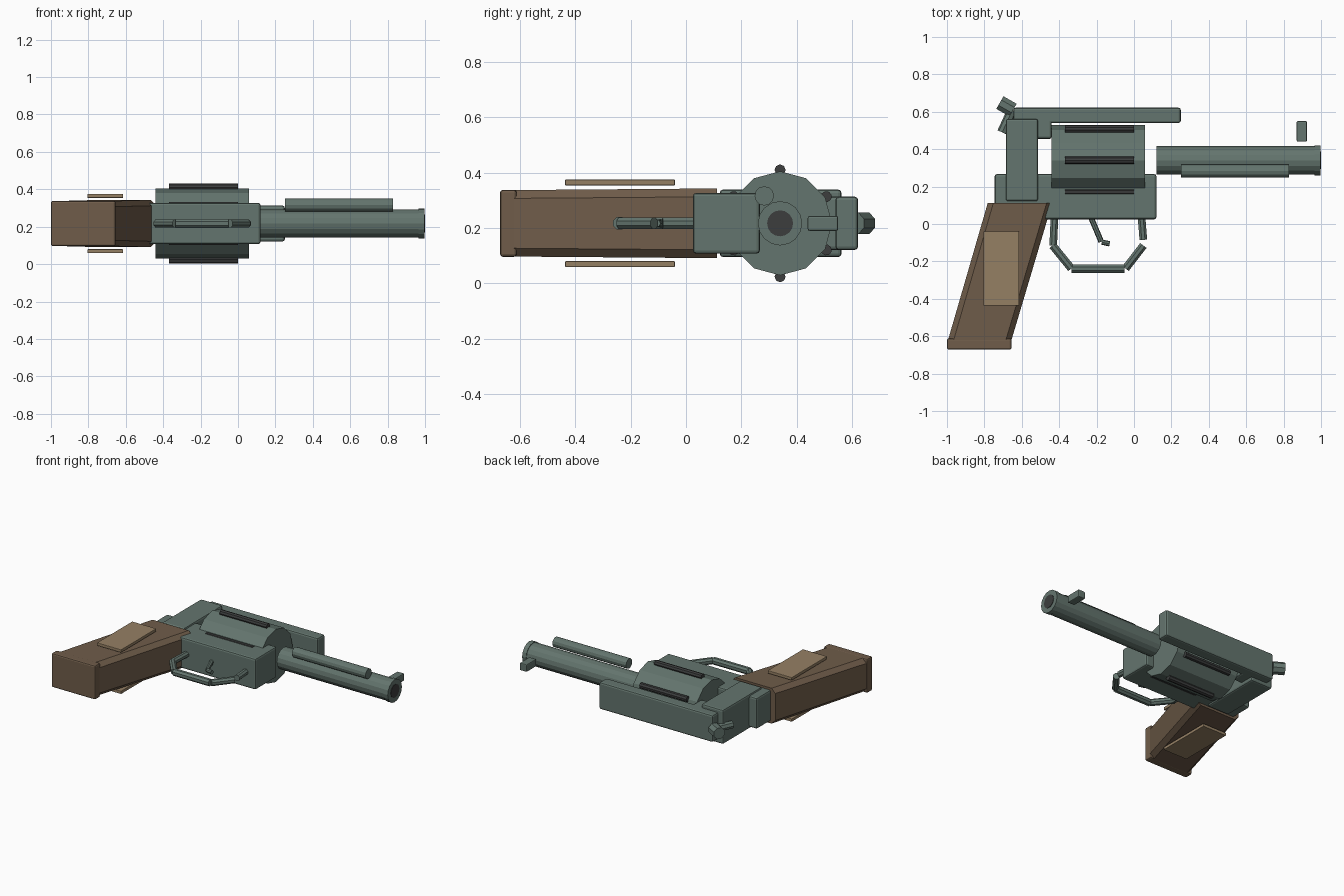
import bpy, bmesh, math
from mathutils import Vector

if "Cube" in bpy.data.objects:
    bpy.data.objects.remove(bpy.data.objects["Cube"])

ZC = 0.217   # centre plane of the revolver lying on its side
YB = 0.34    # bore axis


def material(name, rgb):
    m = bpy.data.materials.new(name)
    m.diffuse_color = (*rgb, 1)
    m.use_nodes = True
    m.node_tree.nodes["Principled BSDF"].inputs["Base Color"].default_value = m.diffuse_color
    return m


STEEL = material("gun steel", (0.127, 0.178, 0.156))
DARK = material("dark steel", (0.045, 0.047, 0.047))
WOOD = material("grip wood", (0.160, 0.108, 0.068))
PANEL = material("light wood", (0.300, 0.215, 0.127))


def finish(name, bm, mat):
    bmesh.ops.recalc_face_normals(bm, faces=bm.faces)
    me = bpy.data.meshes.new(name)
    bm.to_mesh(me)
    bm.free()
    me.materials.append(mat)
    ob = bpy.data.objects.new(name, me)
    bpy.context.collection.objects.link(ob)
    return ob


def box(name, x, y, z, mat, bevel=0.012):
    bm = bmesh.new()
    bmesh.ops.create_cube(bm, size=1)
    for v in bm.verts:
        v.co = Vector([(a + b) / 2 + c * (b - a) for (a, b), c in zip((x, y, z), v.co)])
    if bevel:
        bmesh.ops.bevel(bm, geom=bm.edges[:], offset=bevel, segments=2,
                        profile=0.5, affect='EDGES')
    return finish(name, bm, mat)


def rod(name, a, b, r, mat, sides=8, turn=0.0):
    """Cylinder from a to b; turn rotates its cross-section."""
    a, b = Vector(a), Vector(b)
    d = (b - a).normalized()
    u = Vector((0, 0, 1))
    w = d.cross(u)
    bm = bmesh.new()
    rings = []
    for p in (a, b):
        rings.append([bm.verts.new(p + r * (math.cos(t) * u + math.sin(t) * w))
                      for t in [turn + i * math.tau / sides for i in range(sides)]])
    for i in range(sides):
        j = (i + 1) % sides
        bm.faces.new((rings[0][i], rings[0][j], rings[1][j], rings[1][i]))
    for ring in rings:
        bm.faces.new(ring)
    return finish(name, bm, mat)


# Barrel, muzzle ring, bore and ejector rod
rod("barrel", (0.12, YB, ZC), (0.98, YB, ZC), 0.076, STEEL, 16)
rod("muzzle_ring", (0.965, YB, ZC), (0.997, YB, ZC), 0.080, STEEL, 16)
rod("bore", (0.95, YB, ZC), (1.0, YB, ZC), 0.047, DARK, 16)
rod("ejector_rod", (0.25, 0.283, 0.316), (0.83, 0.283, 0.316), 0.035, STEEL, 12)
box("front_sight", (0.87, 0.925), (0.44, 0.55), (0.19, 0.243), STEEL, 0.006)

# Chamber drum with six dark flutes
rod("drum", (-0.44, YB, ZC), (0.06, YB, ZC), 0.188, STEEL, 12)
for i in range(6):
    t = math.radians(30 + 60 * i)
    y, z = YB + 0.193 * math.cos(t), ZC + 0.193 * math.sin(t)
    rod(f"drum_flute_{i + 1}", (-0.37, y, z), (0.0, y, z), 0.020, DARK, 8, -t)

# Frame
box("lower_frame", (-0.745, 0.12), (0.025, 0.267), (0.107, 0.327), STEEL)
box("rear_frame", (-0.685, -0.513), (0.122, 0.562), (0.095, 0.339), STEEL)
box("top_strap", (-0.645, 0.25), (0.54, 0.622), (0.121, 0.313), STEEL)
box("recoil_shield", (-0.60, -0.44), (0.455, 0.58), (0.121, 0.313), STEEL)

# Hammer and spur
rod("hammer", (-0.705, 0.49, ZC), (-0.65, 0.61, ZC), 0.027, STEEL)
rod("hammer_spur", (-0.717, 0.649, ZC), (-0.647, 0.609, ZC), 0.042, STEEL, 8, math.pi / 8)

# Trigger guard built from straight bars
guard = [((-0.425, 0.04), (-0.432, -0.115), 0.022),
         ((-0.435, -0.115), (-0.335, -0.238), 0.023),
         ((-0.333, -0.24), (-0.05, -0.24), 0.025),
         ((-0.045, -0.238), (0.05, -0.115), 0.023),
         ((0.05, -0.085), (0.04, 0.04), 0.022)]
for i, (p, q, r) in enumerate(guard):
    rod(f"trigger_guard_{i + 1}", (*p, ZC), (*q, ZC), r, STEEL, 8, math.pi / 8)

# Trigger
rod("trigger", (-0.228, 0.03, ZC), (-0.175, -0.095, ZC), 0.015, STEEL)
rod("trigger_tip", (-0.172, -0.097, ZC), (-0.130, -0.106, ZC), 0.014, STEEL)

# Slanted grip: a chamfered rectangle lofted from butt to frame
bm = bmesh.new()
rings = []
for y, x0, x1, h in ((-0.63, -0.997, -0.658, 0.120), (0.112, -0.782, -0.437, 0.126)):
    c = 0.030
    pts = [(x0 + c, -h), (x1 - c, -h), (x1, c - h), (x1, h - c),
           (x1 - c, h), (x0 + c, h), (x0, h - c), (x0, c - h)]
    rings.append([bm.verts.new((px, y, ZC + pz)) for px, pz in pts])
for i in range(8):
    j = (i + 1) % 8
    bm.faces.new((rings[0][i], rings[0][j], rings[1][j], rings[1][i]))
for ring in rings:
    bm.faces.new(ring)
finish("grip", bm, WOOD)
box("grip_butt", (-1.0, -0.655), (-0.672, -0.612), (0.096, 0.338), WOOD, 0.010)

# Lighter side panels, one on each face of the grip
for side, s in (("upper", 1), ("lower", -1)):
    z = sorted((ZC + s * 0.137, ZC + s * 0.158))
    box(f"grip_panel_{side}", (-0.805, -0.615), (-0.437, -0.04), z, PANEL, 0.003)
